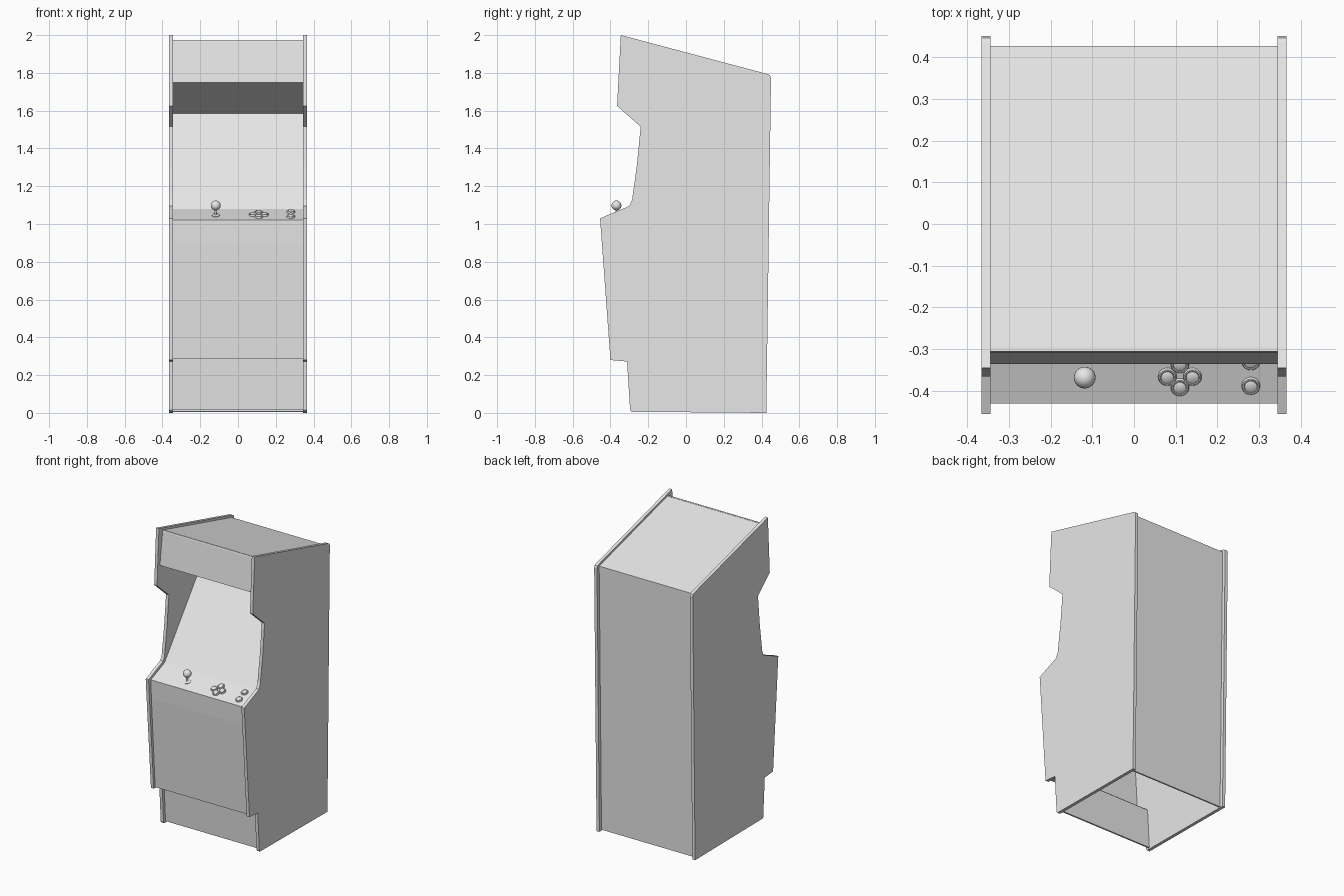
import bpy
import bmesh
import math
from mathutils import Matrix, Vector

if "Cube" in bpy.data.objects:
    bpy.data.objects.remove(bpy.data.objects["Cube"])

grey = bpy.data.materials.new("cabinet_grey")
grey.diffuse_color = (0.8, 0.8, 0.8, 1)
grey.use_nodes = True
grey.node_tree.nodes["Principled BSDF"].inputs["Base Color"].default_value = grey.diffuse_color


def finish(name, bm, smooth=False):
    bmesh.ops.recalc_face_normals(bm, faces=bm.faces)
    mesh = bpy.data.meshes.new(name)
    bm.to_mesh(mesh)
    bm.free()
    mesh.materials.append(grey)
    ob = bpy.data.objects.new(name, mesh)
    bpy.context.collection.objects.link(ob)
    if smooth:
        bpy.ops.object.select_all(action='DESELECT')
        ob.select_set(True)
        bpy.context.view_layer.objects.active = ob
        bpy.ops.object.shade_smooth_by_angle(angle=math.radians(40))
    return ob


def extrude_profile(name, pts, x0, x1):
    """Extrude a (y, z) outline between two x positions."""
    bm = bmesh.new()
    face = bm.faces.new([bm.verts.new((x0, y, z)) for y, z in pts])
    out = bmesh.ops.extrude_face_region(bm, geom=[face])
    verts = [g for g in out['geom'] if isinstance(g, bmesh.types.BMVert)]
    bmesh.ops.translate(bm, verts=verts, vec=(x1 - x0, 0, 0))
    return finish(name, bm)


def lathe(name, pts, place, steps=20):
    """Spin an (r, z) outline around its own z axis, then place it."""
    bm = bmesh.new()
    vs = [bm.verts.new((r, 0, z)) for r, z in pts]
    edges = [bm.edges.new(p) for p in zip(vs, vs[1:])]
    bmesh.ops.spin(bm, geom=vs + edges, cent=(0, 0, 0), axis=(0, 0, 1),
                   angle=math.tau, steps=steps)
    bmesh.ops.remove_doubles(bm, verts=bm.verts, dist=0.0001)
    ob = finish(name, bm, True)
    ob.matrix_world = place
    return ob


# Side boards with the cabinet silhouette
side = [(-0.345, 2.0), (0.435, 1.793), (0.445, 1.787), (0.45, 1.775),
        (0.425, 0.0), (-0.288, 0.006), (-0.296, 0.015), (-0.312, 0.272),
        (-0.40, 0.28), (-0.455, 1.03), (-0.30, 1.095), (-0.285, 1.13),
        (-0.26, 1.31), (-0.24, 1.515), (-0.365, 1.625)]
for label, s in (("left", -1), ("right", 1)):
    extrude_profile(label + "_side_board", side, s * 0.344, s * 0.365)

# Thin boards between the sides; the bottom stays open
chain = [(-0.275, 0.015), (-0.292, 0.285), (-0.385, 0.285), (-0.425, 0.895),
         (-0.43, 1.02), (-0.285, 1.08), (0.10, 1.585), (-0.335, 1.75),
         (-0.305, 1.975), (0.427, 1.78), (0.402, 0.006)]
names = ["kick_board", "step_underside", "front_door", "control_fascia",
         "control_deck", "screen", "canopy_underside", "marquee",
         "roof_board", "back_board"]
for name, a, b in zip(names, chain, chain[1:]):
    a, b = Vector(a), Vector(b)
    d = (b - a).normalized()
    inward = Vector((d.y, -d.x)) * 0.01
    extrude_profile(name, [a, b, b + inward, a + inward], -0.345, 0.345)

# Controls sit on the sloping deck
deck_a, deck_b = Vector(chain[4]), Vector(chain[5])
slope = math.atan2(deck_b.y - deck_a.y, deck_b.x - deck_a.x)


def on_deck(x, y):
    z = deck_a.y + (y - deck_a.x) * math.tan(slope)
    return Matrix.Translation((x, y, z)) @ Matrix.Rotation(slope, 4, 'X')


# Push buttons: rounded rim with a sunken plunger
button = [(0.022, -0.003), (0.022, 0.005), (0.020, 0.008), (0.017, 0.008),
          (0.015, 0.005), (0.015, 0.009), (0.012, 0.011), (0, 0.011)]
spots = [(0.08, -0.365), (0.14, -0.365), (0.11, -0.39), (0.11, -0.335),
         (0.28, -0.387), (0.28, -0.328)]
for i, (x, y) in enumerate(spots):
    lathe(f"button_{i + 1}", button, on_deck(x, y))

# Joystick: dust washer, shaft and ball
lathe("joystick_washer", [(0.022, -0.003), (0.022, 0.003), (0.018, 0.005), (0, 0.005)],
      on_deck(-0.118, -0.368))
base = on_deck(-0.118, -0.368).translation
lathe("joystick_shaft", [(0.006, -0.005), (0.005, 0.04)], Matrix.Translation(base))
ball = [(0.026 * math.sin(math.pi * i / 12), -0.026 * math.cos(math.pi * i / 12))
        for i in range(13)]
lathe("joystick_ball", ball, Matrix.Translation((base.x, base.y, 1.098)), 24)
